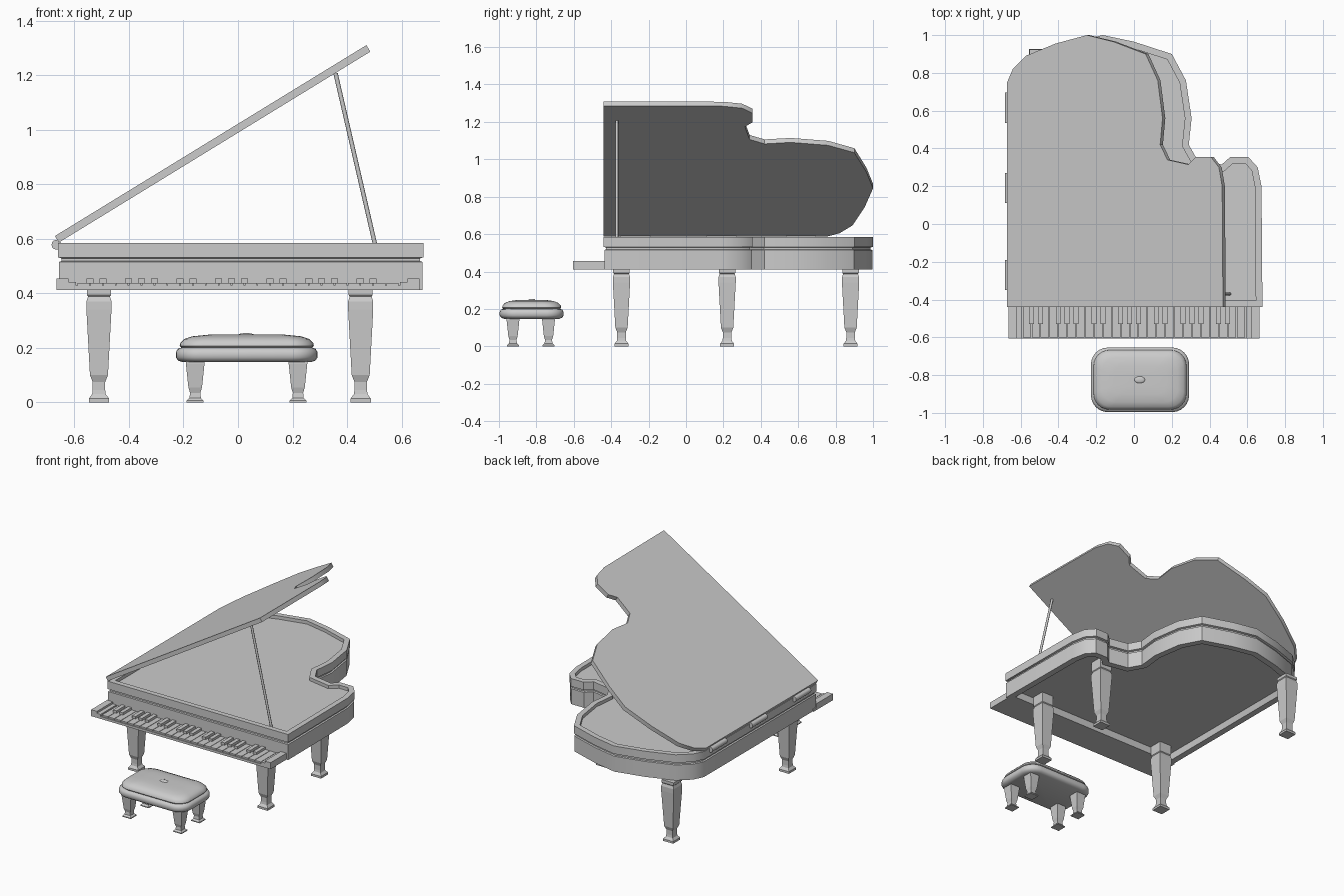
import bpy, bmesh
from math import cos, sin, pi, radians, atan2
from mathutils import Vector, Matrix

if "Cube" in bpy.data.objects:
    bpy.data.objects.remove(bpy.data.objects["Cube"])


def add_object(name, bm, smooth=None):
    bmesh.ops.recalc_face_normals(bm, faces=bm.faces)
    me = bpy.data.meshes.new(name)
    bm.to_mesh(me)
    bm.free()
    ob = bpy.data.objects.new(name, me)
    bpy.context.collection.objects.link(ob)
    if smooth:
        bpy.ops.object.select_all(action='DESELECT')
        ob.select_set(True)
        bpy.context.view_layer.objects.active = ob
        bpy.ops.object.shade_smooth_by_angle(angle=radians(smooth))
    return ob


def loft(bm, rings):
    """Skin a stack of equal-length point rings and cap both ends."""
    vs = [[bm.verts.new(p) for p in r] for r in rings]
    n = len(vs[0])
    for a, b in zip(vs, vs[1:]):
        for i in range(n):
            j = (i + 1) % n
            bm.faces.new((a[i], a[j], b[j], b[i]))
    bm.faces.new(vs[0][::-1])
    bm.faces.new(vs[-1])


def inset(pts, d):
    """Mitred inward offset of a counter-clockwise outline."""
    out = []
    for i, p in enumerate(pts):
        p = Vector(p)
        a = (p - Vector(pts[i - 1])).normalized()
        b = (Vector(pts[(i + 1) % len(pts)]) - p).normalized()
        na, nb = Vector((-a.y, a.x)), Vector((-b.y, b.x))
        out.append(p + (na + nb) * d / (1 + na.dot(nb)))
    return out


def box(bm, x0, x1, y0, y1, z0, z1):
    m = Matrix.Translation(((x0 + x1) / 2, (y0 + y1) / 2, (z0 + z1) / 2))
    m = m @ Matrix.Diagonal((x1 - x0, y1 - y0, z1 - z0, 1))
    bmesh.ops.create_cube(bm, size=1, matrix=m)


def square_leg(name, x, y, profile):
    bm = bmesh.new()
    loft(bm, [[(x + sx * h, y + sy * h, z) for sx, sy in
               ((-1, -1), (1, -1), (1, 1), (-1, 1))] for h, z in profile])
    return add_object(name, bm)


# Plan outline shared by case and lid
outline = [(-.66, -.44), (.68, -.44), (.675, .2), (.655, .3), (.605, .355),
           (.51, .355), (.465, .315), (.335, .34), (.29, .42), (.305, .56),
           (.275, .76), (.2, .9), (.0, .965), (-.165, 1.0), (-.36, .955),
           (-.545, .89), (-.625, .82), (-.66, .75)]

# Case: recessed underside, grooved wall, rim and sunken soundboard
bm = bmesh.new()
section = [(.045, .46), (.045, .412), (.003, .412), (.003, .515), (.012, .518),
           (.012, .528), (0, .532), (0, .585), (.035, .585), (.035, .563)]
loft(bm, [[(p.x, p.y, z) for p in inset(outline, d)] for d, z in section])
add_object("case", bm, 35)

# Lid, tilted open about the left edge
bm = bmesh.new()
loft(bm, [[(x + .66, y, z) for x, y in outline] for z in (0, .028)])
bm.transform(Matrix.Translation((-.657, 0, .586)) @ Matrix.Rotation(radians(-31.5), 4, 'Y'))
add_object("lid", bm, 35)

# Hinges
bm = bmesh.new()
for y in (-.27, .19, .615):
    bmesh.ops.create_cone(bm, cap_ends=True, segments=12, radius1=.018, radius2=.018,
                          depth=.16, matrix=Matrix.Translation((-.666, y, .578))
                          @ Matrix.Rotation(pi / 2, 4, 'X'))
add_object("lid_hinges", bm, 40)

# Prop stick
a, b = Vector((.507, -.37, .56)), Vector((.358, -.37, 1.206))
d = b - a
bm = bmesh.new()
bmesh.ops.create_cone(bm, cap_ends=True, segments=8, radius1=.008, radius2=.008, depth=d.length,
                      matrix=Matrix.Translation((a + b) / 2)
                      @ Matrix.Rotation(atan2(d.x, d.z), 4, 'Y'))
add_object("lid_prop", bm, 50)

# Key bed and end blocks
bm = bmesh.new()
box(bm, -.665, .665, -.605, -.4, .412, .428)
for s in (-1, 1):
    box(bm, min(s * .595, s * .622), max(s * .595, s * .622), -.605, -.43, .428, .442)
    box(bm, min(s * .622, s * .665), max(s * .622, s * .665), -.605, -.43, .428, .455)
add_object("key_bed", bm)

# White and black keys
white, black = bmesh.new(), bmesh.new()
n, w = 25, 1.18 / 25
for i in range(n):
    x = -.59 + i * w
    box(white, x + .0015, x + w - .0015, -.6, -.43, .426, .438)
    if i % 7 not in (2, 6) and i < n - 1:
        box(black, x + w - .013, x + w + .013, -.53, -.43, .436, .454)
add_object("white_keys", white)
add_object("black_keys", black)

# Piano legs
leg = [(.037, 0), (.037, .014), (.025, .03), (.023, .045), (.023, .075), (.033, .1),
       (.046, .34), (.046, .37), (.04, .388), (.044, .393), (.044, .47)]
for name, x, y in (("front_left_leg", -.51, -.345), ("front_right_leg", .45, -.345),
                   ("side_right_leg", .45, .22), ("tail_leg", -.51, .88)):
    square_leg(name, x, y, leg if name != "tail_leg" else leg[:-1] + [(.044, .412)])

# Bench legs
bench_leg = [(.031, 0), (.031, .006), (.021, .016), (.019, .035), (.025, .055),
             (.034, .14), (.034, .165)]
for i, x in enumerate((-.157, .22)):
    for j, y in enumerate((-.925, -.735)):
        square_leg(f"bench_leg_{i * 2 + j + 1}", x, y, bench_leg)


def rounded_ring(hx, hy, r, z):
    pts = []
    for q, (sx, sy) in enumerate(((1, 1), (-1, 1), (-1, -1), (1, -1))):
        for k in range(7):
            t = (q + k / 6) * pi / 2
            pts.append((.032 + sx * (hx - r) + r * cos(t), -.825 + sy * (hy - r) + r * sin(t), z))
    return pts


# Bench seat and cushion
for name, rings in (
        ("bench_seat", [(.235, .147, .07, .147), (.252, .163, .085, .153), (.26, .171, .09, .165),
                        (.26, .171, .09, .183), (.253, .164, .085, .196), (.235, .147, .07, .202)]),
        ("bench_cushion", [(.236, .148, .08, .195), (.246, .158, .085, .207), (.244, .156, .085, .218),
                           (.23, .143, .08, .232), (.2, .118, .07, .242), (.14, .075, .05, .248),
                           (.05, .025, .02, .248)])):
    bm = bmesh.new()
    loft(bm, [rounded_ring(*r) for r in rings])
    add_object(name, bm, 50)

# Cushion button
bm = bmesh.new()
bmesh.ops.create_uvsphere(bm, u_segments=16, v_segments=8, radius=1, matrix=Matrix.Translation(
    (.03, -.825, .248)) @ Matrix.Diagonal((.028, .018, .006, 1)))
add_object("cushion_button", bm, 60)
